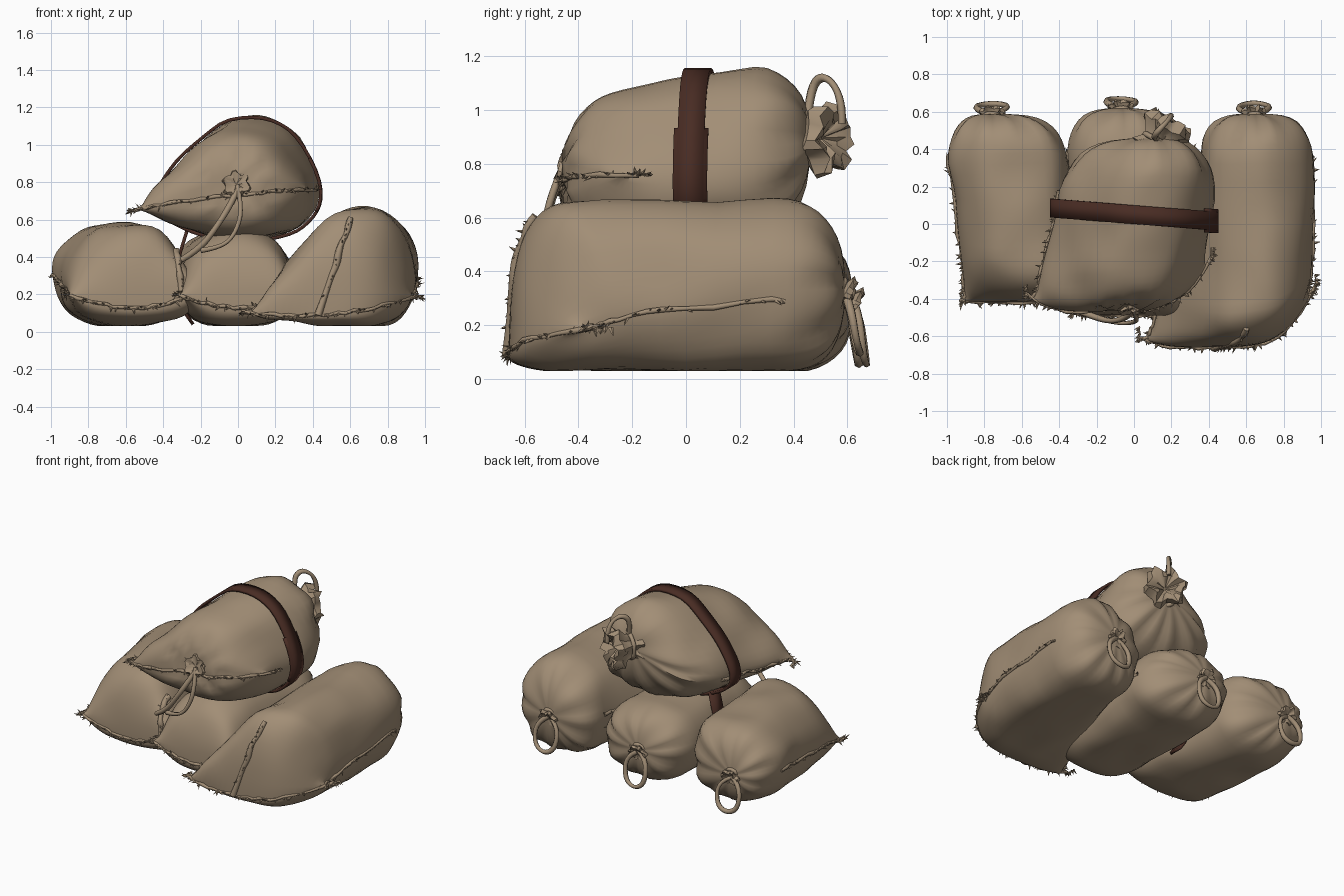
import bpy, bmesh, math, random
from mathutils import Vector, noise

random.seed(4)
if "Cube" in bpy.data.objects:
    bpy.data.objects.remove(bpy.data.objects["Cube"])

SUB = 6                 # samples between outline points
N = 8 * SUB             # samples round a sack


def material(name, rgb):
    m = bpy.data.materials.new(name)
    m.use_nodes = True
    m.diffuse_color = (*rgb, 1)
    bsdf = m.node_tree.nodes["Principled BSDF"]
    bsdf.inputs["Base Color"].default_value = (*rgb, 1)
    bsdf.inputs["Roughness"].default_value = 0.9
    return m


BURLAP = material("burlap tan", (0.36, 0.27, 0.18))
LEATHER = material("dark brown leather", (0.066, 0.025, 0.017))


def finish(name, bm, mat, angle=50):
    bmesh.ops.remove_doubles(bm, verts=bm.verts, dist=0.0008)
    bmesh.ops.recalc_face_normals(bm, faces=bm.faces)
    me = bpy.data.meshes.new(name)
    bm.to_mesh(me)
    bm.free()
    me.materials.append(mat)
    ob = bpy.data.objects.new(name, me)
    bpy.context.collection.objects.link(ob)
    bpy.ops.object.select_all(action='DESELECT')
    ob.select_set(True)
    bpy.context.view_layer.objects.active = ob
    bpy.ops.object.shade_smooth_by_angle(angle=math.radians(angle))
    return ob


def loft(bm, rings):
    vs = [[bm.verts.new(p) for p in r] for r in rings]
    for a, b in zip(vs, vs[1:]):
        for i in range(len(a)):
            j = (i + 1) % len(a)
            bm.faces.new((a[i], a[j], b[j], b[i]))
    bm.faces.new(vs[-1])


def outline(points):
    """Closed smooth curve through eight cross-section points."""
    ps = [Vector(p) for p in points]
    out = []
    for i in range(8):
        a, b, c, d = (ps[(i + k) % 8] for k in (-1, 0, 1, 2))
        for s in range(SUB):
            u = s / SUB
            out.append(0.5 * (2 * b + (c - a) * u + (2 * a - 5 * b + 4 * c - d) * u * u
                              + (3 * b - a - 3 * c + d) * u ** 3))
    return out


def cord(name, points, radius, wobble=0.0, smooth=True):
    cu = bpy.data.curves.new(name, 'CURVE')
    cu.dimensions = '3D'
    cu.bevel_depth = radius
    cu.bevel_resolution = 1
    cu.resolution_u = 4
    cu.use_fill_caps = True
    sp = cu.splines.new('NURBS' if smooth else 'POLY')
    sp.points.add(len(points) - 1)
    for q, p in zip(sp.points, points):
        jit = Vector([random.uniform(-wobble, wobble) for _ in range(3)])
        q.co = (*(Vector(p) + jit), 1)
        q.radius = random.uniform(0.75, 1.25)
    if smooth:
        sp.use_endpoint_u = True
        sp.order_u = 3
    cu.materials.append(BURLAP)
    bpy.context.collection.objects.link(bpy.data.objects.new(name, cu))


def fray(name, path, centre):
    """Loose threads sticking out along a seam."""
    bm = bmesh.new()
    for a, b in zip(path, path[1:]):
        for _ in range(2):
            p = a.lerp(b, random.random())
            out = (p - centre).normalized()
            out += Vector([random.uniform(-0.8, 0.8) for _ in range(3)])
            tip = p + out.normalized() * random.uniform(0.015, 0.045)
            tip.z = max(tip.z, 0.0)
            along = (b - a).normalized() * 0.011
            side = along.cross(out).normalized() * 0.007
            vs = [bm.verts.new(q) for q in (p + along, p + side, p - along, p - side, tip)]
            for i in range(4):
                bm.faces.new((vs[i], vs[(i + 1) % 4], vs[4]))
    finish(name, bm, BURLAP, 20)


def ruff(name, base, axis, radius, length):
    """Gathered, flared cloth behind a tie."""
    axis = Vector(axis).normalized()
    u = axis.orthogonal().normalized()
    v = axis.cross(u)
    rings = []
    for h, r in ((-0.4, 0.9), (0, 0.55), (0.3, 0.65), (0.6, 0.95), (1, 0.85), (0.85, 0.5), (0.5, 0.05)):
        ring = []
        for i in range(24):
            t = math.tau * i / 24
            k = radius * r * (1 + 0.18 * math.cos(6 * t + h) + random.uniform(-0.1, 0.1))
            ring.append(base + axis * h * length * random.uniform(0.85, 1.15)
                        + (u * math.cos(t) + v * math.sin(t)) * k)
        rings.append(ring)
    bm = bmesh.new()
    loft(bm, rings)
    finish(name, bm, BURLAP, 40)
    ring = [base + (u * math.cos(t) + v * math.sin(t)) * radius * 0.64
            for t in [math.tau * i / 12 for i in range(14)]]
    cord(name + "_cord", ring, 0.014)


def sack(name, front, back, y0, y1, tie, sag, bend, blend=0.8,
         round_front=0.3, round_back=0.27, floor=0.03, knot=None):
    fo, bo = outline(front), outline(back)
    stations = []       # y, seam collapse, gather scale, gather amount
    for i in range(13):
        a = math.pi / 2 * (1 - i / 12)
        stations.append((y0 + round_front * (1 - math.sin(a) ** 0.8), 1 - max(math.cos(a), 0) ** 0.75, 1, 0))
    ya, yb = y0 + round_front, y1 - round_back
    stations += [(ya + (yb - ya) * i / 7, 0, 1, 0) for i in range(1, 7)]
    for i in range(11):
        a = math.pi / 2 * i / 10
        stations.append((yb + round_back * math.sin(a) ** 0.85, 0, max(max(math.cos(a), 0) ** 0.75, 0.06), i / 10))
    tie = Vector(tie)
    rings = []
    for y, f, s, g in stations:
        t = min(1, max(0, (y - y0) / blend))
        sec = [p.lerp(q, t) for p, q in zip(fo, bo)]
        mid_x = (sec[0].x + sec[N // 2].x) / 2
        ring = []
        for i, p in enumerate(sec):
            w = min(i, N - i) / (N / 2)
            seam = sec[0].lerp(sec[N // 2], w) - Vector((0, sag * math.sin(math.pi * w)))
            p = p.lerp(seam, f)
            p.x += (p.x - mid_x) * 0.09 * f * f         # corners pulled outward
            fold = 1 + 0.2 * g * g * math.cos(math.tau * 10 * i / N + 3 * noise.noise(Vector((i / 7, tie.x, 0))))
            p = tie + (p - tie) * s * (fold if g else 1)
            yy = y + bend[0] * (p.x - bend[1]) ** 4 * max(0, 1 - (y - y0) / 0.6)
            co = Vector((p.x, yy, p.y))
            co += noise.noise_vector(co * 4.5) * 0.018 * (1 - f) * s
            if knot and y < ya:                         # cloth pleated round a knot
                d = Vector((co.x - knot[0], co.z - knot[1]))
                fade = max(0, 1 - d.length / 0.27)
                co.y += fade * (0.03 + 0.03 * math.cos(9 * math.atan2(d.y, d.x)))
            co.z = max(co.z, floor)
            ring.append(co)
        rings.append(ring)
    bm = bmesh.new()
    loft(bm, rings)
    finish(name, bm, BURLAP)
    # seam up one side and across the sewn end, and along the other side unless knotted
    path = [r[0] for r in reversed(rings[1:21])] + rings[0][:N // 2 + 1]
    if not knot:
        path += [r[N // 2] for r in rings[1:21]]
    cord(name + "_seam", path, 0.01, wobble=0.006, smooth=False)
    mid = sum((sum(r, Vector()) / N for r in rings[12:16]), Vector()) / 4
    fray(name + "_frayed_threads", path, mid)
    for c in (rings[0][0], rings[0][N // 2]):
        fray(name + "_corner_tuft", [c + Vector((0, 0.012 * k, 0)) for k in range(-2, 5)], mid)
    return rings


def hanging_loop(name, x, y, z, width, drop):
    pts = [(x, y, z), (x - width, y + 0.02, z - drop * 0.2), (x - width, y + 0.04, z - drop * 0.9),
           (x, y + 0.06, z - drop * 1.1), (x + width, y + 0.04, z - drop * 0.9),
           (x + width, y + 0.02, z - drop * 0.2), (x, y, z)]
    cord(name, pts, 0.015, wobble=0.006)


# Three sacks on the ground
left = sack("left_sack",
            [(.93, .19), (.88, .52), (.7, .66), (.42, .56), (.07, .1), (.3, .04), (.55, .03), (.8, .05)],
            [(.96, .29), (.91, .53), (.7, .67), (.45, .57), (.35, .33), (.4, .1), (.62, .03), (.86, .07)],
            -.66, .59, (.64, .33), .05, (3.2, .4), 0.95, round_front=.24)
right = sack("right_sack",
             [(-.89, .2), (-.84, .4), (-.68, .57), (-.4, .55), (-.2, .22), (-.25, .08), (-.55, .03), (-.82, .07)],
             [(-.99, .3), (-.95, .46), (-.76, .57), (-.45, .53), (-.35, .3), (-.42, .1), (-.65, .03), (-.91, .1)],
             -.42, .59, (-.76, .29), .08, (.5, -.55), .75)
sack("middle_sack",
     [(-.3, .2), (-.22, .44), (0, .55), (.2, .49), (.31, .2), (.2, .05), (0, .03), (-.2, .05)],
     [(-.35, .3), (-.27, .48), (-.05, .54), (.2, .47), (.31, .27), (.24, .09), (0, .03), (-.25, .07)],
     -.49, .62, (-.07, .29), .07, (1, 0))

# Sack lying on top
top = sack("top_sack",
           [(-.53, .65), (-.37, .87), (-.12, 1.04), (.15, 1.0), (.37, .76), (.28, .56), (0, .5), (-.32, .55)],
           [(-.38, .7), (-.28, .92), (0, 1.15), (.31, 1.1), (.44, .76), (.36, .57), (.1, .5), (-.2, .54)],
           -.47, .46, (.1, .89), -.02, (3, -.15), .75, round_back=.34, floor=.48, knot=(-.01, .77))

# Tied ends with hanging loops
for side, x, y, z in (("left", .64, .57, .33), ("right", -.76, .57, .29), ("middle", -.07, .6, .29)):
    ruff(side + "_sack_tie", Vector((x, y, z)), (0, 1, -.5), .065, .045)
    hanging_loop(side + "_sack_loop", x, y + .02, z - .01, .08, .21)
ruff("top_sack_neck", Vector((.13, .44, .9)), (.6, 1, -.05), .135, .14)
cord("top_sack_loop", [(.13, .45, .95), (.1, .46, 1.07), (.13, .5, 1.13), (.18, .55, 1.1), (.2, .58, 1.02),
                       (.2, .58, .95)], .015)

# Gathered knot and dangling cords on the front
ruff("front_knot", Vector((-.01, -.43, .78)), (0, -1, .3), .075, .045)
cord("front_cord_long", [(0, -.46, .78), (-.04, -.5, .68), (-.12, -.52, .56), (-.2, -.5, .44), (-.3, -.46, .38)], .016,
     wobble=.006)
cord("front_cord_loop", [(0, -.46, .78), (.02, -.51, .66), (-.02, -.53, .52), (-.1, -.53, .45), (-.2, -.5, .43)], .014,
     wobble=.006)

# Short frayed folds climbing the front of the lower sacks
for side, rings, column in (("left", left, 3 * SUB - 4), ("right", right, 4 * SUB - 4)):
    line = [r[column] for r in rings[:9]]
    cord(side + "_front_fold", line, .018, wobble=.008)
    fray(side + "_front_fold_threads", line, line[4] + Vector((0, .3, 0)))


# Leather strap round the top sack, a backing patch and a tail hanging between the sacks
def band(name, centres, half, closed=False):
    bm = bmesh.new()
    rows = [[bm.verts.new(p + Vector((0, e, 0))) for e in (-half, half)] for p in centres]
    for a, b in zip(rows, rows[1:] + ([rows[0]] if closed else [])):
        bm.faces.new((a[0], b[0], b[1], a[1]))
    mod = finish(name, bm, LEATHER).modifiers.new("thickness", 'SOLIDIFY')
    mod.thickness = .018
    mod.offset = 0


def girth(grow, first, count):
    ring = min(top, key=lambda r: abs(r[N // 4].y - .05))
    c = sum(ring, Vector()) / N
    pts = [c + (ring[(first + k) % N] - c) * grow for k in range(count)]
    return [Vector((p.x, .05 - .08 * p.x, p.z)) for p in pts]


band("strap", girth(1.045, 0, N), .05, True)
band("strap_patch", girth(1.04, N // 2 - 3, 7), .064)
band("strap_tail", [Vector(p) for p in ((-.27, .08, .55), (-.31, .09, .42), (-.32, .1, .25), (-.29, .11, .11),
                                        (-.24, .12, .04))], .05)
